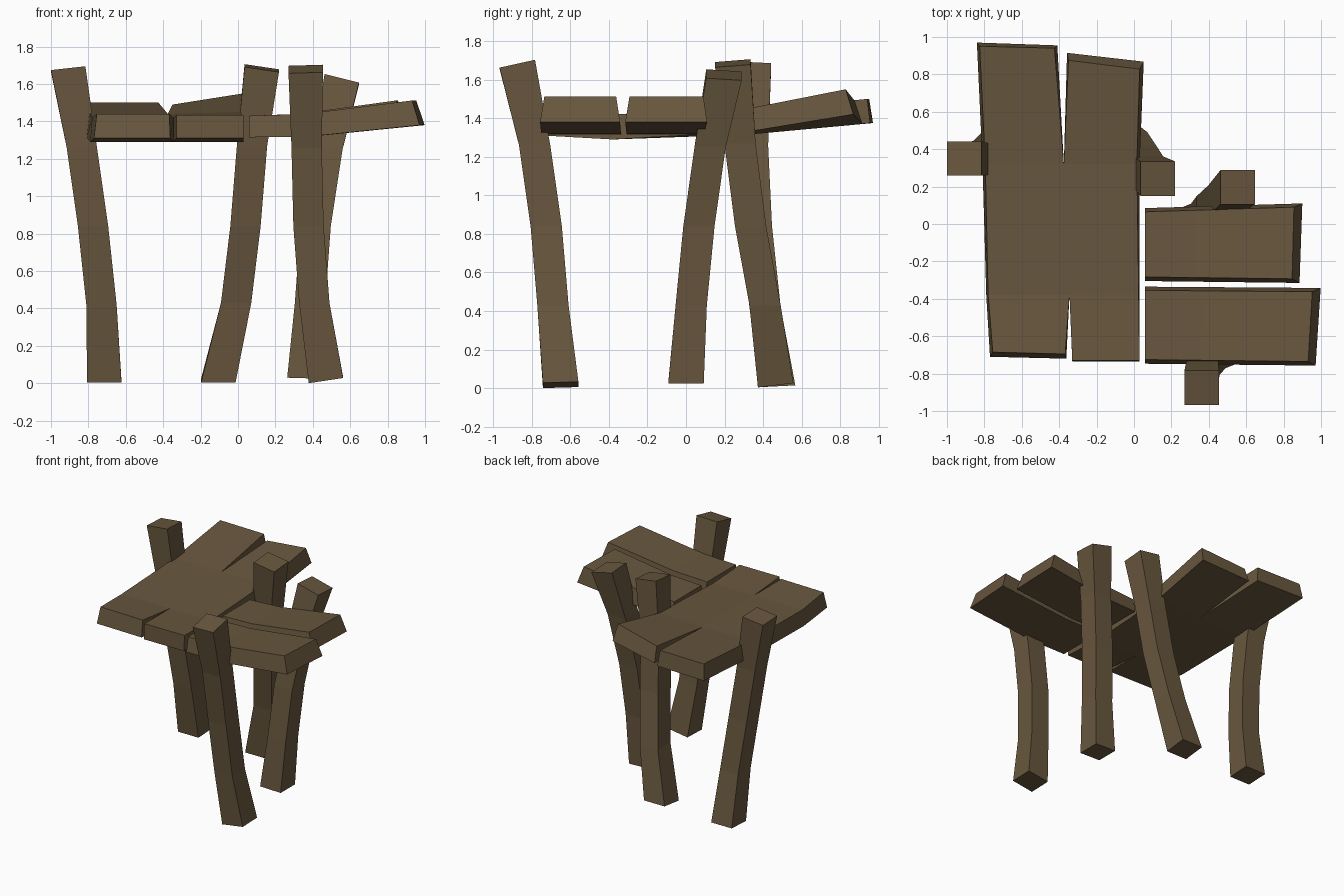
import bpy, bmesh

if "Cube" in bpy.data.objects:
    bpy.data.objects.remove(bpy.data.objects["Cube"])

wood = bpy.data.materials.new("dark weathered wood")
wood.diffuse_color = (0.138, 0.095, 0.048, 1)
wood.use_nodes = True
wood.node_tree.nodes["Principled BSDF"].inputs["Base Color"].default_value = wood.diffuse_color


def loft(name, strips):
    """Each strip is (list of 4-point sections, open side or None, segment left open)."""
    bm = bmesh.new()
    for sections, side, seg in strips:
        rings = [[bm.verts.new(p) for p in s] for s in sections]
        for i in range(len(rings) - 1):
            a, b = rings[i], rings[i + 1]
            for j in range(4):
                if j == side and i == seg:
                    continue
                k = (j + 1) % 4
                bm.faces.new((a[j], a[k], b[k], b[j]))
        bm.faces.new(rings[0][::-1])
        bm.faces.new(rings[-1])
    bmesh.ops.remove_doubles(bm, verts=bm.verts, dist=0.0005)
    bmesh.ops.recalc_face_normals(bm, faces=bm.faces)
    me = bpy.data.meshes.new(name)
    bm.to_mesh(me)
    bm.free()
    me.materials.append(wood)
    ob = bpy.data.objects.new(name, me)
    bpy.context.collection.objects.link(ob)


# Crooked posts: path centres from bottom to top, with tilted end cuts
def post(name, path, bottom_tilt, top_tilt):
    sections = []
    last = len(path) - 1
    for i, (x, y, z) in enumerate(path):
        h = 0.092 if i in (0, last) else 0.081
        tx, ty = bottom_tilt if i == 0 else top_tilt if i == last else (0, 0)
        sections.append([(x + dx * h, y + dy * h, z + h * (tx * dx + ty * dy))
                         for dx, dy in ((-1, -1), (1, -1), (1, 1), (-1, 1))])
    loft(name, [(sections, None, None)])


post("back_left_post", [(-.715, .475, .01), (-.73, .41, .42), (-.775, .365, .84),
                        (-.835, .345, 1.26), (-.908, .35, 1.68)], (0, .05), (.11, -.05))
post("middle_post", [(-.105, .465, .015), (-.01, .41, .43), (.04, .335, .84),
                     (.075, .28, 1.27), (.127, .243, 1.685)], (0, .12), (-.15, .08))
post("back_right_post", [(.355, 0, .027), (.385, .027, .43), (.415, .067, .84),
                         (.478, .125, 1.25), (.555, .197, 1.625)], (-.03, 0), (-.25, -.06))
post("front_right_post", [(.47, -.65, .017), (.408, -.69, .43), (.377, -.725, .84),
                          (.367, -.785, 1.26), (.362, -.875, 1.68)], (.15, .03), (.03, .22))

# Sagging tabletop: two boards joined in the middle, split at both ends
left_half = [
    [(-.77, -.71, 1.31), (-.362, -.72, 1.31), (-.368, -.695, 1.44), (-.755, -.685, 1.44)],
    [(-.79, -.38, 1.29), (-.345, -.38, 1.29), (-.345, -.38, 1.42), (-.78, -.38, 1.42)],
    [(-.81, .32, 1.315), (-.375, .32, 1.315), (-.375, .32, 1.44), (-.795, .32, 1.44)],
    [(-.84, .97, 1.375), (-.41, .955, 1.375), (-.425, .94, 1.5), (-.825, .95, 1.5)]]
right_half = [
    [(-.33, -.735, 1.31), (.03, -.735, 1.31), (.03, -.73, 1.435), (-.33, -.73, 1.435)],
    [(-.345, -.38, 1.29), (.03, -.38, 1.29), (.025, -.38, 1.42), (-.345, -.38, 1.42)],
    [(-.375, .32, 1.315), (.03, .32, 1.33), (.015, .32, 1.45), (-.375, .32, 1.44)],
    [(-.358, .915, 1.37), (.052, .868, 1.42), (.03, .828, 1.55), (-.35, .875, 1.49)]]
loft("split_tabletop", [(left_half, 1, 1), (right_half, 3, 1)])


# Two side planks that rise towards their outer ends
def side_plank(name, y0, y1, x_end, skew, flare):
    sections = []
    for t, zb, zt in ((0, 1.315, 1.43), (.34, 1.318, 1.44), (1, 1.38, 1.512)):
        x = .06 + (x_end - .06) * t
        a, b = y0 - .01 * t, y1 + flare * t
        sections.append([(x - skew * t, a, zb), (x, b, zb),
                         (x - .045 * t, b - .02, zt), (x - (.04 + skew) * t, a + .022, zt)])
    loft(name, [(sections, None, None)])


side_plank("front_side_plank", -.747, -.335, .998, .027, -.007)
side_plank("back_side_plank", -.305, .085, .9, .015, .025)
